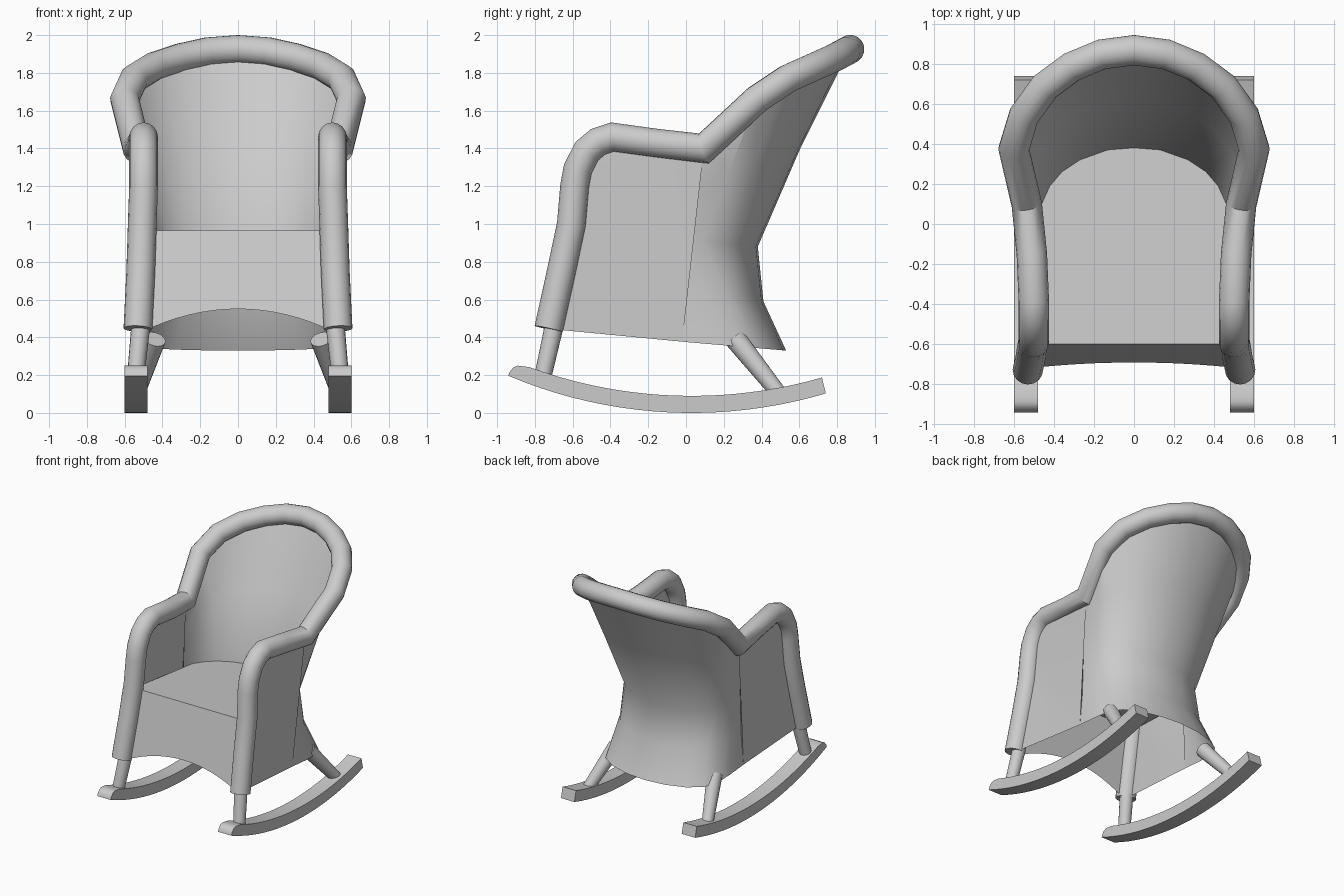
import bpy, bmesh, math
from mathutils import Vector

if "Cube" in bpy.data.objects:
    bpy.data.objects.remove(bpy.data.objects["Cube"])

grey = bpy.data.materials.new("warm_grey")
grey.diffuse_color = (0.6, 0.6, 0.6, 1)
grey.use_nodes = True
grey.node_tree.nodes["Principled BSDF"].inputs["Base Color"].default_value = grey.diffuse_color


def finish(name, bm, angle=35, mirror=False):
    """Turn a bmesh into a shaded object, optionally mirrored across x."""
    bmesh.ops.recalc_face_normals(bm, faces=bm.faces)
    me = bpy.data.meshes.new(name)
    bm.to_mesh(me)
    bm.free()
    me.materials.append(grey)
    ob = bpy.data.objects.new(name, me)
    bpy.context.collection.objects.link(ob)
    bpy.ops.object.select_all(action='DESELECT')
    ob.select_set(True)
    bpy.context.view_layer.objects.active = ob
    bpy.ops.object.shade_smooth_by_angle(angle=math.radians(angle))
    if mirror:
        mod = ob.modifiers.new("Mirror", 'MIRROR')
        mod.merge_threshold = 0.002
    return ob


def tube(name, path, r0, r1=None, sides=16, mirror=False):
    """Mitred round tube along a path, capped at both ends."""
    pts = [Vector(p) for p in path]
    r1 = r0 if r1 is None else r1
    dirs = [(b - a).normalized() for a, b in zip(pts, pts[1:])]
    u = dirs[0].orthogonal().normalized()
    v = dirs[0].cross(u)
    ring = []
    for i in range(sides):
        a = 2 * math.pi * i / sides
        ring.append(pts[0] + r0 * (math.cos(a) * u + math.sin(a) * v))
    bm = bmesh.new()
    rows = [[bm.verts.new(p) for p in ring]]
    for i, d in enumerate(dirs):
        n = d + dirs[i + 1] if i + 1 < len(dirs) else d
        c = pts[i + 1]
        ring = [p + d * ((c - p).dot(n) / d.dot(n)) for p in ring]
        if i == len(dirs) - 1:
            ring = [c + (p - c) * (r1 / r0) for p in ring]
        rows.append([bm.verts.new(p) for p in ring])
    for a, b in zip(rows, rows[1:]):
        for i in range(sides):
            j = (i + 1) % sides
            bm.faces.new((a[i], a[j], b[j], b[i]))
    bm.faces.new(rows[0])
    bm.faces.new(rows[-1])
    return finish(name, bm, mirror=mirror)


# Frame path: front post, arm, then half of the back hoop
arm = [(.53, -.727, .445), (.515, -.66, .75), (.507, -.607, 1.0),
       (.50, -.59, 1.2), (.50, -.573, 1.29), (.50, -.525, 1.385),
       (.50, -.465, 1.435), (.50, -.39, 1.46), (.51, -.15, 1.427),
       (.535, .095, 1.40)]
hoop = [(.535, .095, 1.40), (.60, .375, 1.66), (.55, .54, 1.77),
        (.445, .685, 1.835), (.31, .785, 1.88), (.16, .847, 1.913),
        (0, .868, 1.925)]
half = arm + hoop[1:]
tube("arm_and_back_frame", half + [(-x, y, z) for x, y, z in half[-2::-1]], .076)

# Shell rows from seat level down to the flared hem
seat_row = [(.475, -.02, .918), (.465, .09, .91), (.42, .19, .90),
            (.36, .26, .893), (.27, .32, .887), (.13, .37, .882), (0, .38, .88)]
low_row = [(.485, -.01, .64), (.475, .11, .63), (.44, .215, .62),
           (.385, .29, .61), (.28, .355, .60), (.14, .40, .59), (0, .41, .59)]
hem_row = [(.50, -.02, .377), (.50, .15, .362), (.49, .30, .35),
           (.44, .40, .341), (.33, .47, .335), (.17, .515, .331), (0, .53, .33)]
mid_row = [tuple((a + b) / 2 for a, b in zip(s, h)) for s, h in zip(seat_row, hoop)]
mid_row = [(x, y - .018 * (1 - x / .6), z) for x, y, z in mid_row]

# Woven shell: curved back and skirt
bm = bmesh.new()
grid = [[bm.verts.new(p) for p in row]
        for row in (hoop, mid_row, seat_row, low_row, hem_row)]
for a, b in zip(grid, grid[1:]):
    for i in range(len(a) - 1):
        bm.faces.new((a[i], a[i + 1], b[i + 1], b[i]))
# Woven shell: side panel under the arm
outline = [bm.verts.new(p) for p in arm[:-1]] + [row[0] for row in grid]
side = bm.faces.new(outline)
bmesh.ops.triangulate(bm, faces=[side])
finish("woven_shell", bm, 30, mirror=True)

# Seat
bm = bmesh.new()
loop = [(.505, -.60, .965)] + seat_row
loop += [(-x, y, z) for x, y, z in loop[-2::-1]]
bm.faces.new([bm.verts.new(p) for p in loop])
finish("seat", bm)

# Front apron with an arched lower edge
bm = bmesh.new()
steps = 16
cols = []
for i in range(steps + 1):
    t = 2 * i / steps - 1
    z = .55 - .125 * abs(t) ** 2
    cols.append((bm.verts.new((.505 * t, -.60, .965)),
                 bm.verts.new((.515 * t, -.60 - (.965 - z) * .22, z))))
for a, b in zip(cols, cols[1:]):
    bm.faces.new((a[0], a[1], b[1], b[0]))
finish("front_apron", bm)

# Legs
tube("front_legs", [(.545, -.765, .16), (.515, -.698, .46)], .045, .05, mirror=True)
tube("rear_legs", [(.535, .49, .105), (.44, .262, .39)], .043, .058, mirror=True)


# Rockers: curved runners with a rounded front tip
def arc(y):
    return 2.5 - math.sqrt(2.5 ** 2 - (y - .03) ** 2)


n = 20
under = [(-.94 + 1.68 * i / n, arc(-.94 + 1.68 * i / n)) for i in range(n + 1)]
over = [(.72 - 1.55 * i / n, arc(.72 - 1.55 * i / n) + .09) for i in range(n + 1)]
tip = [(-.865, .247), (-.89, .25), (-.915, .24), (-.935, .215)]
profile = under + over + tip
bm = bmesh.new()
inner = [bm.verts.new((.48, y, z)) for y, z in profile]
outer = [bm.verts.new((.60, y, z)) for y, z in profile]
bm.faces.new(inner)
bm.faces.new(outer)
for i in range(len(profile)):
    j = (i + 1) % len(profile)
    bm.faces.new((inner[i], inner[j], outer[j], outer[i]))
finish("rockers", bm, mirror=True)
